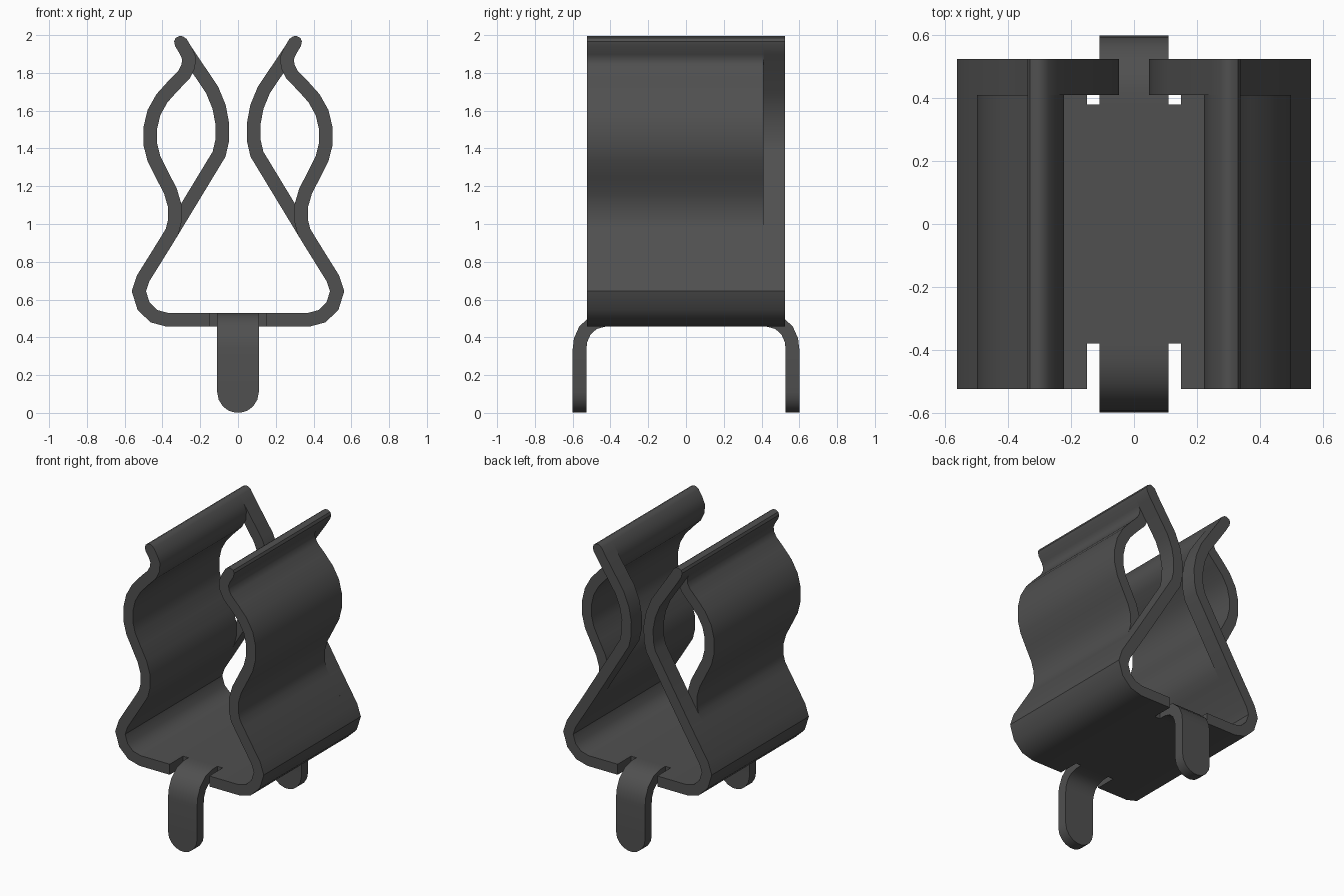
import bpy, bmesh, math
from mathutils import Vector

cube = bpy.data.objects.get("Cube")
if cube:
    bpy.data.objects.remove(cube)

HALF = 0.036      # half the sheet thickness
BASE_Z = 0.493    # middle of the base sheet

steel = bpy.data.materials.new("dark_grey_steel")
steel.use_nodes = True
colour = (0.08, 0.08, 0.08, 1)
steel.diffuse_color = colour
steel.node_tree.nodes["Principled BSDF"].inputs["Base Color"].default_value = colour

faces = {}


def add_cell(corners):
    """Add a six-sided cell; a wall shared by two cells cancels out."""
    c = [tuple(round(n, 4) for n in p) for p in corners]
    for ids in ((0, 1, 2, 3), (4, 5, 6, 7), (0, 1, 5, 4),
                (1, 2, 6, 5), (2, 3, 7, 6), (3, 0, 4, 7)):
        quad = [c[i] for i in ids]
        key = frozenset(quad)
        if key in faces:
            del faces[key]
        else:
            faces[key] = quad


def thicken(path, halves):
    """Mitred points on both sides of a centre line."""
    pts = [Vector(p) for p in path]
    sides = []
    for i, p in enumerate(pts):
        a = (p - pts[i - 1]).normalized() if i else None
        b = (pts[i + 1] - p).normalized() if i < len(pts) - 1 else None
        a, b = a or b, b or a
        t = (a + b).normalized()
        off = Vector((-t.y, t.x)) * halves[i] / max(t.dot(a), 0.6)
        sides.append((p + off, p - off))
    return sides


def ribbon(path, halves, place, columns):
    """Sweep the thickened path across neighbouring columns."""
    sides = thicken(path, halves)
    for v0, v1 in zip(columns, columns[1:]):
        for (a, b), (c, d) in zip(sides, sides[1:]):
            add_cell([place(q, v) for v in (v0, v1) for q in (a, b, d, c)])


# Side profiles: shared foot, then a jaw or a crossing rear arm, then shared lip
foot = [(0.15, BASE_Z), (0.375, BASE_Z), (0.445, 0.512), (0.5, 0.565),
        (0.525, 0.645), (0.503, 0.711), (0.379, 0.91)]
jaw = [(0.349, 0.96), (0.334, 1.02), (0.336, 1.1), (0.358, 1.175),
       (0.403, 1.262), (0.445, 1.345), (0.464, 1.42), (0.464, 1.51),
       (0.445, 1.59), (0.403, 1.665), (0.345, 1.73), (0.286, 1.79),
       (0.263, 1.835), (0.26, 1.88)]
arm = [(0.1, 1.37), (0.084, 1.44), (0.083, 1.53), (0.1, 1.62), (0.137, 1.71)]
lip = [(0.275, 1.915), (0.302, 1.96), (0.315, 1.98), (0.32, 1.99)]

for s in (1, -1):
    for middle, columns in ((jaw, (-0.525, -0.38, 0.38, 0.41)),
                            (arm, (0.41, 0.525))):
        path = foot + middle + lip
        halves = [HALF] * (len(path) - 2) + [0.027, 0.012]
        ribbon(path, halves, lambda q, v: (s * q.x, v, q.y), columns)

# Base plate between the slots
ribbon([(-0.38, BASE_Z), (0.38, BASE_Z)], [HALF] * 2,
       lambda q, v: (v, q.x, q.y), (-0.15, -0.11, 0.11, 0.15))

# Bent mounting tabs with rounded ends
TAB = 0.11
tab = [(0.38, BASE_Z), (0.43, BASE_Z), (0.49, 0.477), (0.535, 0.437),
       (0.558, 0.385), (0.564, 0.335), (0.564, TAB), (0.564, 0.07),
       (0.564, 0.035), (0.564, 0.012), (0.564, 0.001)]


def taper(z):
    return math.sqrt(1 - (max(TAB - z, 0) / TAB) ** 2)


for s in (1, -1):
    ribbon(tab, [HALF] * len(tab),
           lambda q, v: (v * taper(q.y), s * q.x, q.y), (-TAB, TAB))

# Join all cells into one sheet-metal clip
bm = bmesh.new()
verts = {}
for quad in faces.values():
    for p in quad:
        if p not in verts:
            verts[p] = bm.verts.new(p)
    bm.faces.new([verts[p] for p in quad])
bmesh.ops.recalc_face_normals(bm, faces=bm.faces)
mesh = bpy.data.meshes.new("spring_clip")
bm.to_mesh(mesh)
bm.free()
mesh.materials.append(steel)
clip = bpy.data.objects.new("spring_clip", mesh)
bpy.context.collection.objects.link(clip)
bpy.ops.object.select_all(action='DESELECT')
clip.select_set(True)
bpy.context.view_layer.objects.active = clip
bpy.ops.object.shade_smooth_by_angle(angle=math.radians(35))
